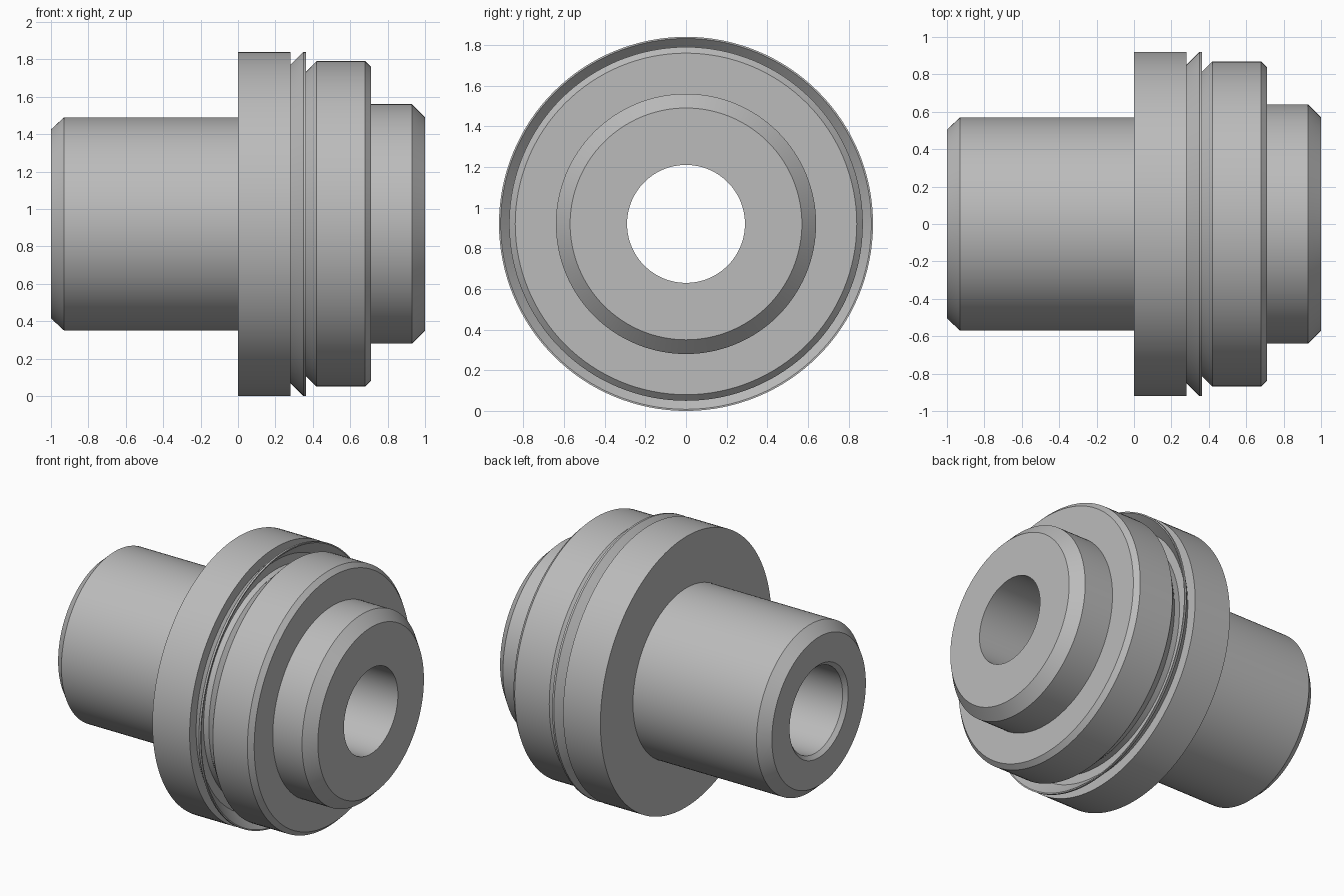
import bpy
import bmesh
from math import pi, radians
from mathutils import Matrix

cube = bpy.data.objects.get("Cube")
if cube:
    bpy.data.objects.remove(cube, do_unlink=True)

AXIS_HEIGHT = 0.92
STEPS = 128

# One plain metal colour
steel = bpy.data.materials.new("grey_steel")
steel.use_nodes = True
grey = (0.5, 0.5, 0.5, 1)
steel.diffuse_color = grey
steel.node_tree.nodes["Principled BSDF"].inputs["Base Color"].default_value = grey


def lathe(name, profile):
    """Turn a closed (x, radius) profile around the horizontal x axis."""
    bm = bmesh.new()
    rings = []
    for i in range(STEPS):
        turn = Matrix.Rotation(2 * pi * i / STEPS, 3, 'X')
        rings.append([bm.verts.new(turn @ bm_point(x, r)) for x, r in profile])
    count = len(profile)
    for i, ring in enumerate(rings):
        following = rings[(i + 1) % STEPS]
        for j in range(count):
            k = (j + 1) % count
            bm.faces.new((ring[j], ring[k], following[k], following[j]))
    bmesh.ops.recalc_face_normals(bm, faces=bm.faces)
    mesh = bpy.data.meshes.new(name)
    bm.to_mesh(mesh)
    bm.free()
    mesh.materials.append(steel)
    obj = bpy.data.objects.new(name, mesh)
    obj.location.z = AXIS_HEIGHT
    bpy.context.collection.objects.link(obj)
    bpy.ops.object.select_all(action='DESELECT')
    obj.select_set(True)
    bpy.context.view_layer.objects.active = obj
    bpy.ops.object.shade_smooth_by_angle(angle=radians(25))
    return obj


def bm_point(x, r):
    return Matrix.Translation((x, 0, r)).to_translation()


# Chamfered tail shaft
shaft = [(-1, 0.315), (-1, 0.505), (-0.93, 0.57), (0, 0.57)]
# Wide flange
flange = [(0, 0.92), (0.28, 0.92), (0.28, 0.85)]
# Thin flared sealing lip, undercut on its far side
lip = [(0.35, 0.92), (0.363, 0.92), (0.363, 0.912), (0.28, 0.83)]
# Groove floor and chamfered disc
disc = [(0.28, 0.77), (0.32, 0.77), (0.42, 0.87), (0.68, 0.87), (0.71, 0.84)]
# Stepped nose
nose = [(0.71, 0.64), (0.93, 0.64), (1, 0.57)]
# Through bore with a small lead-in at the shaft end
bore = [(1, 0.29), (-0.975, 0.29)]

lathe("flanged_bushing", shaft + flange + lip + disc + nose + bore)
